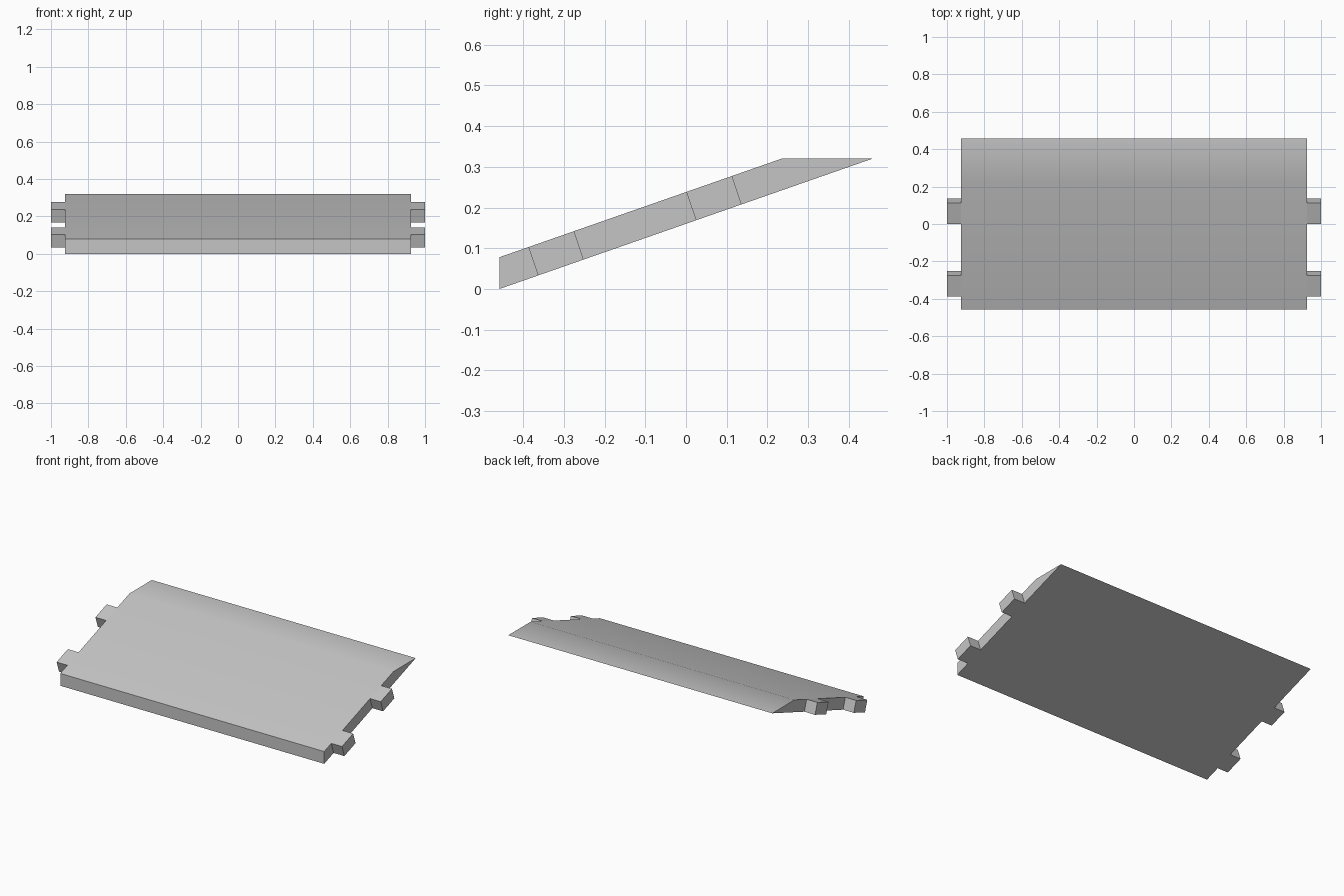
import bpy, bmesh, math

if "Cube" in bpy.data.objects:
    bpy.data.objects.remove(bpy.data.objects["Cube"], do_unlink=True)

grey = bpy.data.materials.new("light_grey")
grey.use_nodes = True
grey.diffuse_color = (0.56, 0.56, 0.56, 1)
grey.node_tree.nodes["Principled BSDF"].inputs["Base Color"].default_value = grey.diffuse_color

HALF_Y, HEIGHT, EDGE = 0.458, 0.32, 0.078   # slab depth, rise and front thickness
BODY_X, TAB_X = 0.925, 1.0
SLOPE = HEIGHT / (2 * HALF_Y)


def under(y):
    return (y + HALF_Y) * SLOPE


def prism(name, profile, x0, x1):
    """Extrude a (y, z) profile along x."""
    bm = bmesh.new()
    face = bm.faces.new([bm.verts.new((x0, y, z)) for y, z in profile])
    ext = bmesh.ops.extrude_face_region(bm, geom=[face])
    verts = [g for g in ext["geom"] if isinstance(g, bmesh.types.BMVert)]
    bmesh.ops.translate(bm, verts=verts, vec=(x1 - x0, 0, 0))
    bmesh.ops.recalc_face_normals(bm, faces=bm.faces)
    mesh = bpy.data.meshes.new(name)
    bm.to_mesh(mesh)
    bm.free()
    mesh.materials.append(grey)
    ob = bpy.data.objects.new(name, mesh)
    bpy.context.collection.objects.link(ob)
    return ob


# Sloping slab with an upright front edge and a level top at the back
crest = HALF_Y - EDGE / SLOPE
slab = prism("ramp_slab", [(-HALF_Y, 0), (HALF_Y, HEIGHT), (crest, HEIGHT), (-HALF_Y, EDGE)],
             -BODY_X, BODY_X)
bpy.ops.object.select_all(action="DESELECT")
slab.select_set(True)
bpy.context.view_layer.objects.active = slab
bpy.ops.object.shade_smooth_by_angle(angle=math.radians(30))
weighted = slab.modifiers.new("soft_crest", "WEIGHTED_NORMAL")
weighted.keep_sharp = True

# Joining tabs, cut square to the slope, two on each side
LEAN = 0.0235   # shift from the top surface to the underside
TAB_LENGTH = 0.112
for place, y in (("front", -0.387), ("back", 0.001)):
    end = y + TAB_LENGTH
    profile = [(y + LEAN, under(y + LEAN)), (end + LEAN, under(end + LEAN)),
               (end, under(end) + EDGE), (y, under(y) + EDGE)]
    for side, s in (("left", 1), ("right", -1)):
        prism(f"{place}_{side}_tab", profile, s * BODY_X, s * TAB_X)
